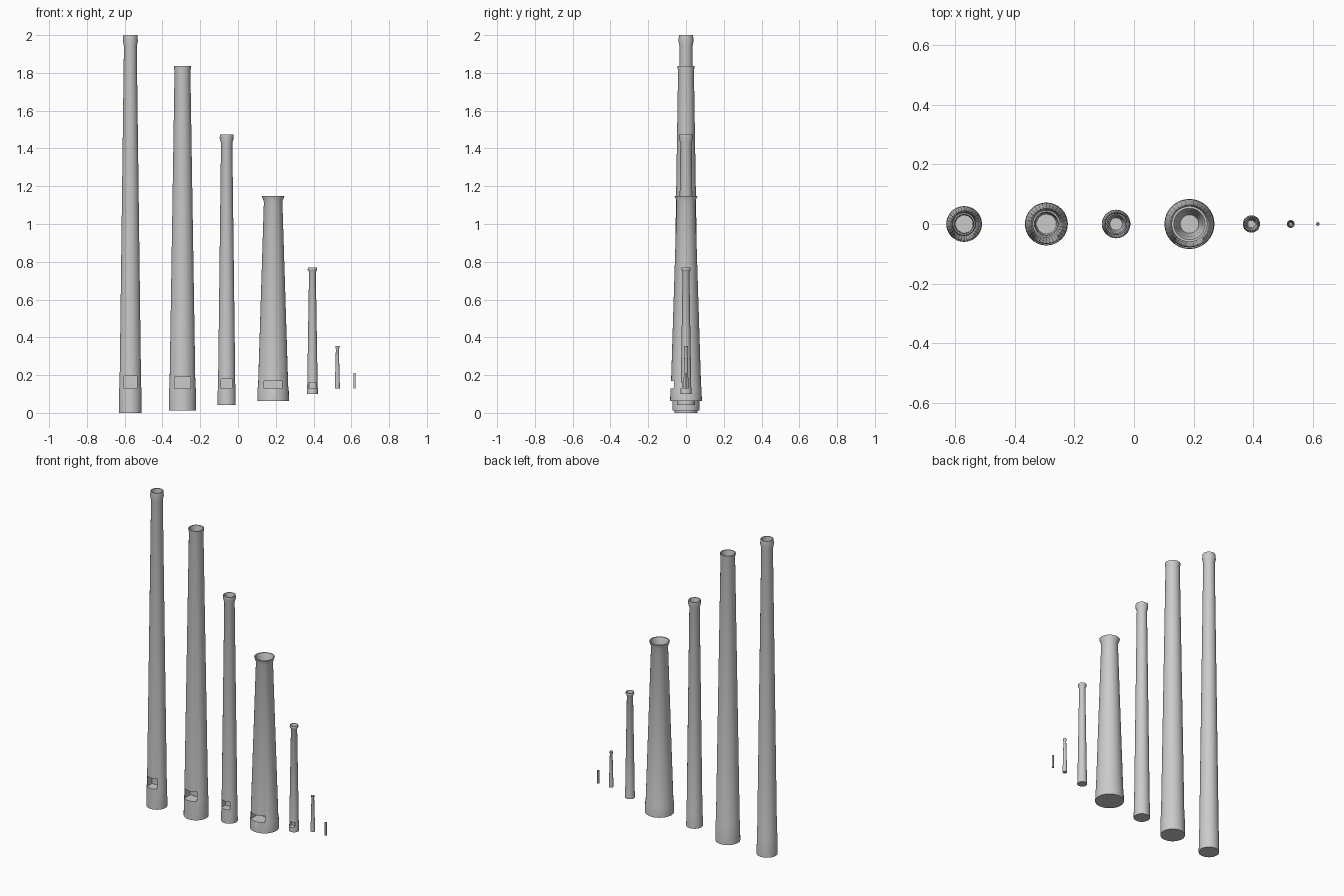
import bpy, bmesh, math

if "Cube" in bpy.data.objects:
    bpy.data.objects.remove(bpy.data.objects["Cube"])

SIDES = 32


def lathe(name, x, profile):
    """Revolve (radius, z) points around z; both ends are capped."""
    bm = bmesh.new()
    rings = []
    for r, z in profile:
        rings.append([bm.verts.new((r * math.cos(a), r * math.sin(a), z))
                      for a in (2 * math.pi * i / SIDES for i in range(SIDES))])
    for low, high in zip(rings, rings[1:]):
        for i in range(SIDES):
            j = (i + 1) % SIDES
            bm.faces.new((low[i], low[j], high[j], high[i]))
    bm.faces.new(rings[0][::-1])
    bm.faces.new(rings[-1])
    bmesh.ops.recalc_face_normals(bm, faces=bm.faces)
    mesh = bpy.data.meshes.new(name)
    bm.to_mesh(mesh)
    bm.free()
    obj = bpy.data.objects.new(name, mesh)
    obj.location.x = x
    bpy.context.collection.objects.link(obj)
    return obj


def cut_mouth(pipe, half_width, low, high, radius):
    """Cut a box-shaped mouth from the front to the pipe's axis."""
    bpy.ops.mesh.primitive_cube_add(
        size=1, location=(pipe.location.x, -radius, (low + high) / 2))
    cutter = bpy.context.object
    cutter.scale = (2 * half_width, 2 * radius, high - low)
    cutter.hide_render = True
    mod = pipe.modifiers.new("mouth", "BOOLEAN")
    mod.operation = "DIFFERENCE"
    mod.solver = "EXACT"
    mod.object = cutter
    bpy.context.view_layer.objects.active = pipe
    bpy.ops.object.modifier_apply(modifier=mod.name)
    bpy.data.objects.remove(cutter)


def smooth(obj):
    bpy.ops.object.select_all(action="DESELECT")
    obj.select_set(True)
    bpy.context.view_layer.objects.active = obj
    bpy.ops.object.shade_smooth_by_angle(angle=math.radians(30))


def make_pipe(name, x, base, top, foot, neck, neck_drop, collar, collar_drop,
              rim, bore, mouth=None):
    foot_top = 0.13 if mouth else base + 0.03
    depth = min(0.12, (top - base) / 4)
    profile = [
        (foot, base), (foot * 0.98, foot_top), (foot * 0.95, foot_top + 0.01),
        (neck, top - neck_drop), (collar, top - collar_drop), (rim, top),
        # open top with a tapering bore
        (rim * 0.88, top), (neck * 0.88, top - neck_drop), (bore, top - depth),
    ]
    pipe = lathe(name, x, profile)
    if mouth:
        cut_mouth(pipe, mouth[0], 0.13, mouth[1], foot)
    smooth(pipe)


# name, x, base, top, foot, neck, drop, collar, drop, rim, bore, mouth
make_pipe("tallest_pipe", -0.57, 0, 2, 0.06, 0.034, 0.06, 0.04, 0.03,
          0.037, 0.029, (0.034, 0.195))
make_pipe("wide_tall_pipe", -0.294, 0.012, 1.836, 0.072, 0.042, 0.025, 0.046,
          0.005, 0.046, 0.033, (0.042, 0.19))
make_pipe("slim_pipe", -0.06, 0.042, 1.475, 0.048, 0.03, 0.045, 0.037, 0.022,
          0.036, 0.021, (0.029, 0.18))
make_pipe("flared_pipe", 0.186, 0.063, 1.148, 0.084, 0.049, 0.03, 0.059,
          0.003, 0.06, 0.031, (0.048, 0.17))
make_pipe("short_pipe", 0.394, 0.1, 0.77, 0.029, 0.018, 0.025, 0.025, 0.012,
          0.024, 0.012, (0.019, 0.162))
make_pipe("small_pipe", 0.526, 0.13, 0.355, 0.013, 0.008, 0.015, 0.011, 0.008,
          0.011, 0.005)

# Smallest pipe is a plain open tube
tiny = lathe("smallest_pipe", 0.617, [
    (0.006, 0.128), (0.006, 0.21), (0.004, 0.21), (0.003, 0.19)])
smooth(tiny)
